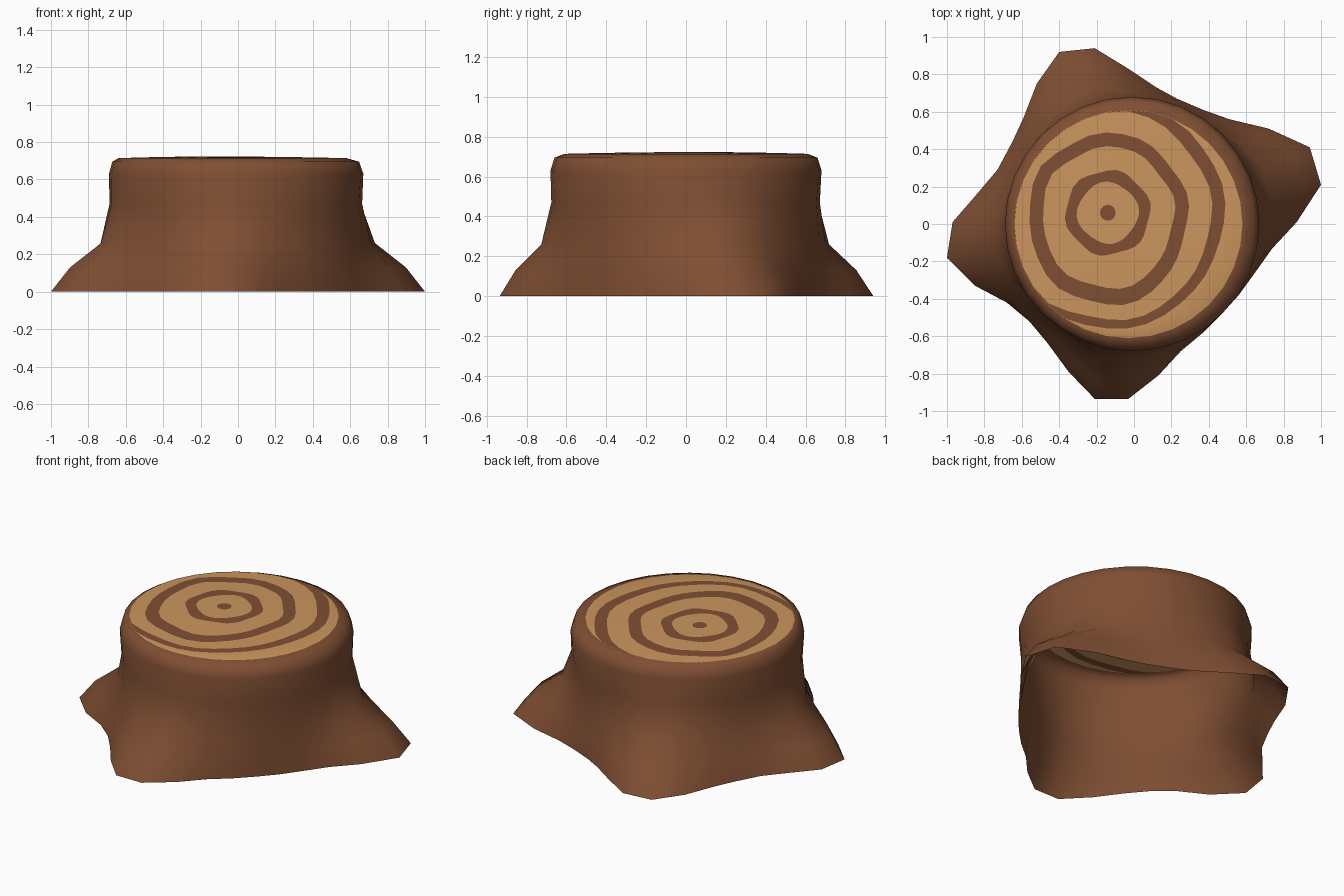
import bpy, bmesh, math

if "Cube" in bpy.data.objects:
    bpy.data.objects.remove(bpy.data.objects["Cube"])

N = 32
# Root outline on the ground, counter-clockwise
BASE = [(1.0, .21), (.94, .41), (.72, .51), (.51, .56), (.37, .61), (.23, .67), (.12, .73), (-.03, .83),
        (-.21, .94), (-.40, .92), (-.52, .75), (-.59, .57), (-.65, .44), (-.73, .29), (-.84, .16), (-.97, .01),
        (-1.0, -.18), (-.85, -.33), (-.68, -.42), (-.56, -.52), (-.46, -.64), (-.35, -.79), (-.21, -.935),
        (-.03, -.935), (.13, -.81), (.25, -.68), (.37, -.58), (.47, -.48), (.56, -.38), (.64, -.27),
        (.74, -.13), (.87, .01)]
# Bark profile: height, trunk radius, root share, trunk centre x
PROFILE = [(0, .66, 1, 0), (.13, .66, .71, 0), (.26, .66, .24, 0), (.47, .665, .04, -.01),
           (.63, .68, 0, -.01), (.695, .66, 0, -.012), (.714, .61, 0, -.03)]
PITH = (-.14, .06)


def material(name, rgb):
    m = bpy.data.materials.new(name)
    m.diffuse_color = (*rgb, 1)
    m.use_nodes = True
    m.node_tree.nodes["Principled BSDF"].inputs["Base Color"].default_value = m.diffuse_color
    return m


def ring_radii(a):
    """Growth ring edges from outside in, measured from the pith."""
    low = max(0, -math.sin(a))
    w = .008 * math.sin(5 * a + 1) + .005 * math.sin(8 * a)
    return [.622 + w * .8, .55 + .025 * low + w,
            .425 + .07 * low ** 2 + w, .352 + .055 * low ** 2 + w,
            .226 + .008 * math.sin(6 * a), .162 + .006 * math.sin(4 * a + 1), .042]


bm = bmesh.new()
loops = []
# Bark wall, flaring into the roots
for z, r, share, cx in PROFILE:
    loop = []
    for i, (bx, by) in enumerate(BASE):
        a = 2 * math.pi * (i + 1) / N
        x, y = cx + r * math.cos(a), r * math.sin(a)
        loop.append(bm.verts.new((x + (bx - x) * share, y + (by - y) * share, z)))
    loops.append(loop)
wall = len(loops) - 1

# Cut face, with growth rings around the off-centre pith
rim = loops[-1]
for k in range(7):
    loop = []
    for v in rim:
        dx, dy = v.co.x - PITH[0], v.co.y - PITH[1]
        t = ring_radii(math.atan2(dy, dx))[k] / math.hypot(dx, dy)
        t = min(t, 1 - .002 * (k + 1))
        loop.append(bm.verts.new((PITH[0] + dx * t, PITH[1] + dy * t, .723 - .009 * t * t)))
    loops.append(loop)

for k in range(len(loops) - 1):
    lo, hi = loops[k], loops[k + 1]
    for i in range(N):
        j = (i + 1) % N
        f = bm.faces.new((lo[i], lo[j], hi[j], hi[i]))
        f.material_index = 1 if k >= wall and (k - wall) % 2 == 0 else 0
        f.smooth = True
# Pith dot
centre = bm.verts.new((*PITH, .723))
for i in range(N):
    f = bm.faces.new((loops[-1][i], loops[-1][(i + 1) % N], centre))
    f.material_index = 0
    f.smooth = True

me = bpy.data.meshes.new("tree_stump")
bm.to_mesh(me)
bm.free()
me.materials.append(material("bark_brown", (.215, .078, .033)))
me.materials.append(material("cut_wood_tan", (.60, .305, .11)))
stump = bpy.data.objects.new("tree_stump", me)
bpy.context.collection.objects.link(stump)
